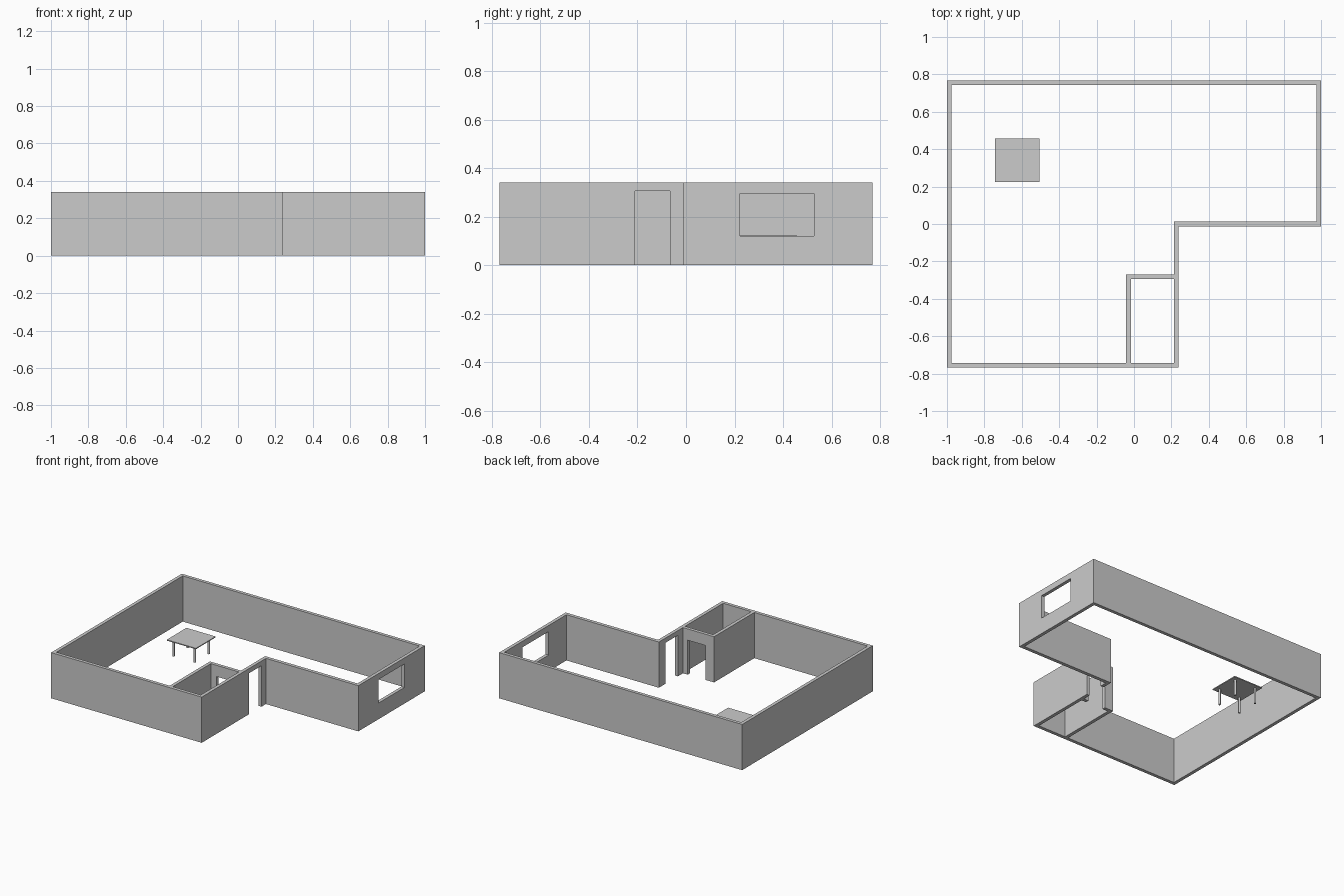
import bpy, bmesh

if "Cube" in bpy.data.objects:
    bpy.data.objects.remove(bpy.data.objects["Cube"])

H = 0.34   # wall height


def new_object(name, bm):
    bmesh.ops.recalc_face_normals(bm, faces=bm.faces)
    mesh = bpy.data.meshes.new(name)
    bm.to_mesh(mesh)
    bm.free()
    obj = bpy.data.objects.new(name, mesh)
    bpy.context.collection.objects.link(obj)
    return obj


def box(name, x, y, z):
    bm = bmesh.new()
    bmesh.ops.create_cube(bm, size=1)
    for v in bm.verts:
        for i, (a, b) in enumerate((x, y, z)):
            v.co[i] = (a + b) / 2 + v.co[i] * (b - a)
    return new_object(name, bm)


def wall(name, outer, inner, closed):
    """Upright wall between two matching floor-plan outlines."""
    bm = bmesh.new()
    rings = [[bm.verts.new((x, y, z)) for x, y in line]
             for line, z in ((outer, 0), (outer, H), (inner, H), (inner, 0))]
    n = len(outer)
    for i in range(n if closed else n - 1):
        j = (i + 1) % n
        for k in range(4):
            a, b = rings[k], rings[(k + 1) % 4]
            bm.faces.new((a[i], a[j], b[j], b[i]))
    if not closed:
        for i in (0, n - 1):
            bm.faces.new([r[i] for r in rings])
    return new_object(name, bm)


def cut(obj, x, y, z):
    cutter = box("opening_cutter", x, y, z)
    cutter.hide_render = True
    mod = obj.modifiers.new("opening", "BOOLEAN")
    mod.operation = "DIFFERENCE"
    mod.solver = "EXACT"
    mod.object = cutter
    bpy.context.view_layer.objects.active = obj
    bpy.ops.object.modifier_apply(modifier=mod.name)
    bpy.data.objects.remove(cutter)


# L-shaped outer walls with a doorway and a window
outer_walls = wall(
    "outer_walls",
    [(-1, -0.768), (0.239, -0.768), (0.239, -0.013), (1, -0.013), (1, 0.768), (-1, 0.768)],
    [(-0.975, -0.743), (0.214, -0.743), (0.214, 0.013), (0.975, 0.013), (0.975, 0.743), (-0.975, 0.743)],
    True)
cut(outer_walls, (0.15, 0.3), (-0.21, -0.065), (-0.1, 0.305))
cut(outer_walls, (0.9, 1.1), (0.222, 0.528), (0.12, 0.295))

# Small room partition with its own doorway
partition = wall(
    "room_partition",
    [(-0.042, -0.743), (-0.042, -0.27), (0.214, -0.27)],
    [(-0.017, -0.743), (-0.017, -0.295), (0.214, -0.295)],
    False)
cut(partition, (0.03, 0.175), (-0.35, -0.2), (-0.1, 0.256))

# Table
box("table_top", (-0.744, -0.504), (0.225, 0.456), (0.118, 0.125))
for side, x in (("left", -0.711), ("right", -0.537)):
    for end, y in (("front", 0.258), ("back", 0.423)):
        bpy.ops.mesh.primitive_cylinder_add(vertices=24, radius=0.008, depth=0.118,
                                            location=(x, y, 0.059))
        leg = bpy.context.object
        leg.name = f"table_leg_{end}_{side}"
        bpy.ops.object.shade_smooth_by_angle()
